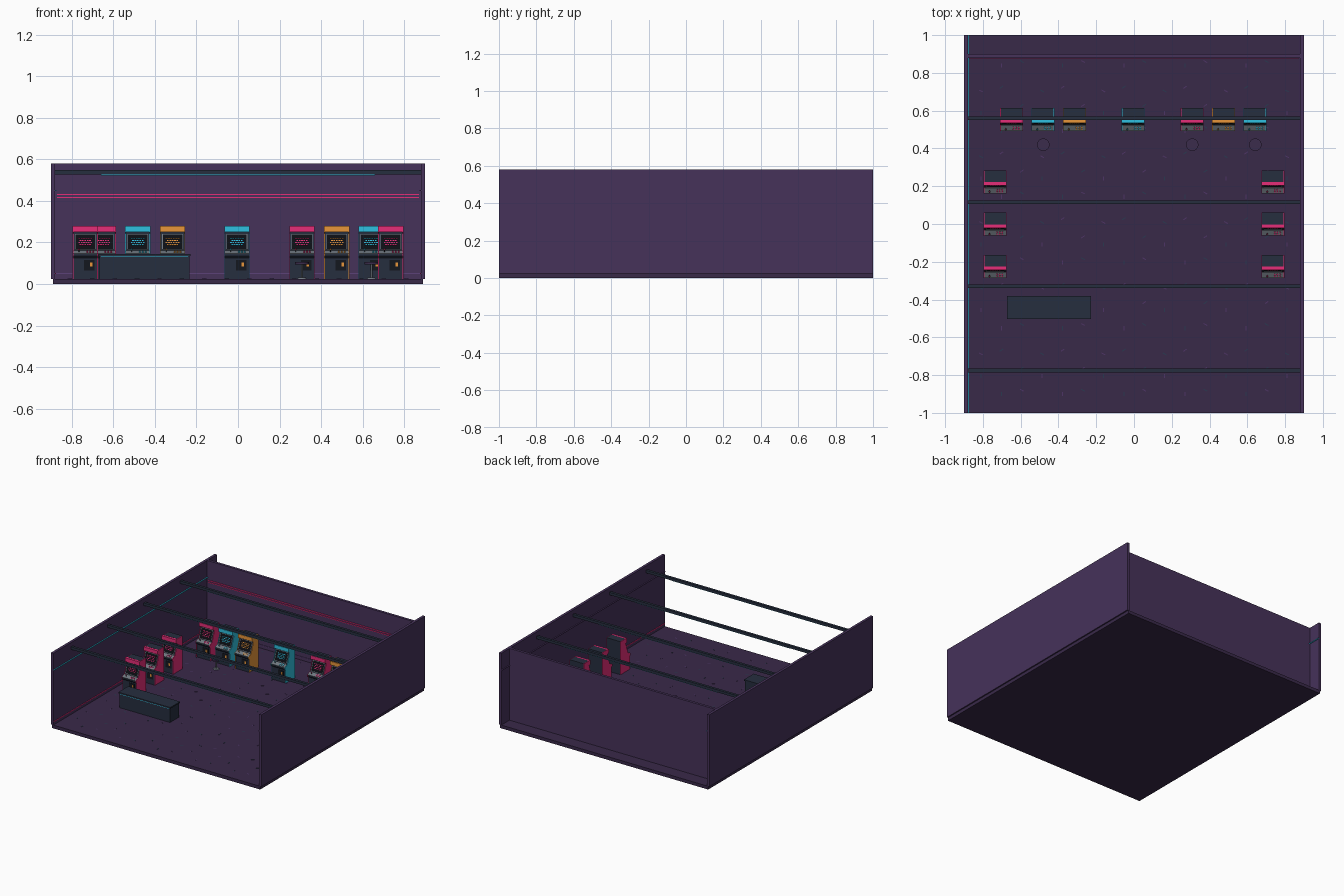
import bpy, bmesh, math
from mathutils import Matrix, Vector

if "Cube" in bpy.data.objects:
    bpy.data.objects.remove(bpy.data.objects["Cube"])


def mat(name, hexcol):
    m = bpy.data.materials.new(name)
    c = [int(hexcol[i:i + 2], 16) / 255 for i in (0, 2, 4)]
    m.diffuse_color = [v / 12.92 if v < 0.04 else ((v + 0.055) / 1.055) ** 2.4 for v in c] + [1]
    m.use_nodes = True
    m.node_tree.nodes["Principled BSDF"].inputs["Base Color"].default_value = m.diffuse_color
    return m


M = {n: mat(n, h) for n, h in dict(
    wall="46325a", floor="392949", slate="262e3e", dark="14171f", fleck_a="4d3566", fleck_b="2a3a50",
    trim="5c4278", pink="e62d78", cyan="2fc0e0", orange="e8963a", metal="6f7880", black="0c0e14",
    seat="3b2c4c").items()}


def finish(name, bm, m):
    bmesh.ops.recalc_face_normals(bm, faces=bm.faces)
    me = bpy.data.meshes.new(name)
    bm.to_mesh(me)
    bm.free()
    me.materials.append(M[m])
    ob = bpy.data.objects.new(name, me)
    bpy.context.collection.objects.link(ob)
    return ob


def add_box(bm, c, s, frame=Matrix()):
    mx = frame @ Matrix.Translation(c) @ Matrix.Diagonal((*s, 1))
    bmesh.ops.create_cube(bm, size=1, matrix=mx)


def add_cyl(bm, c, r1, r2, h, n=16, frame=Matrix()):
    bmesh.ops.create_cone(bm, cap_ends=True, segments=n, radius1=r1, radius2=r2, depth=h,
                          matrix=frame @ Matrix.Translation(c))


def add_prism(bm, pts, x0, x1):
    a = [bm.verts.new((x0, y, z)) for y, z in pts]
    b = [bm.verts.new((x1, y, z)) for y, z in pts]
    n = len(pts)
    bm.faces.new(a)
    bm.faces.new(b[::-1])
    for i in range(n):
        bm.faces.new((a[i], b[i], b[(i + 1) % n], a[(i + 1) % n]))


def boxes(name, m, items, frame=Matrix()):
    bm = bmesh.new()
    for c, s in items:
        add_box(bm, c, s, frame)
    return finish(name, bm, m)


F = 0.025  # floor surface height

# Room shell
boxes("floor", "floor", [((0, 0, F / 2), (1.78, 2, F))])
boxes("side_walls", "wall", [((s * 0.89, 0, 0.3025), (0.02, 2, 0.555)) for s in (-1, 1)])
boxes("back_wall", "wall", [((0, 0.89, 0.3025), (1.76, 0.02, 0.555))])
boxes("ceiling_beams", "slate", [((0, -0.775 + 0.445 * i, 0.538), (1.76, 0.02, 0.02)) for i in range(4)])
boxes("beam_light_tubes", "cyan", [((0, -0.775 + 0.445 * i, 0.525), (1.32, 0.006, 0.006)) for i in range(4)])

# Neon strips and skirting
boxes("back_neon_strips", "pink", [((0, 0.878, z), (1.74, 0.006, 0.005)) for z in (0.416, 0.43)])
boxes("left_neon_strip", "cyan", [((-0.877, 0, 0.45), (0.006, 2, 0.006))])
boxes("right_neon_strip", "trim", [((0.877, 0, 0.45), (0.006, 2, 0.006))])
boxes("side_floor_strips", "pink", [((s * 0.878, -0.06, 0.05), (0.004, 1.87, 0.005)) for s in (-1, 1)])
boxes("back_skirting", "trim", [((0, 0.878, 0.05), (1.75, 0.004, 0.005))])

# Carpet flecks
for k, col in enumerate(("fleck_a", "fleck_b")):
    bm = bmesh.new()
    for i in range(16):
        for j in range(16):
            if (i + 2 * j) % 3 == 0 or (i + j) % 2 != k:
                continue
            x, y = -0.81 + 0.108 * i, -0.92 + 0.116 * j + 0.02 * (i % 3)
            fr = Matrix.Translation((x, y, F)) @ Matrix.Rotation((0.6, 1.57, -0.5)[(i + j) % 3], 4, 'Z')
            if y < 0.87:
                add_box(bm, (0, 0, 0), (0.022, 0.005, 0.002), fr)
    finish("carpet_flecks_" + "ab"[k], bm, col)


# Arcade cabinet: all parts modelled at the origin, then reused
def cabinet_parts(col):
    side = [(0.062, F), (0.062, 0.28), (-0.012, 0.28), (-0.016, 0.248), (0.0, 0.244),
            (-0.03, 0.16), (-0.061, 0.146), (-0.061, 0.135), (-0.052, 0.125), (-0.052, F)]
    core = [(0.062, F), (0.062, 0.28), (0.0, 0.28), (0.003, 0.244), (-0.027, 0.16),
            (-0.058, 0.144), (-0.058, 0.135), (-0.049, 0.125), (-0.049, F)]
    parts = []
    bm = bmesh.new()
    add_prism(bm, core, -0.057, 0.057)
    parts.append(finish("cabinet_body", bm, "slate"))
    bm = bmesh.new()
    for s in (-1, 1):
        add_prism(bm, side, s * 0.057, s * 0.061)
    parts.append(finish("cabinet_side_panels", bm, col))
    parts.append(boxes("cabinet_marquee", col, [((0, -0.009, 0.265), (0.122, 0.018, 0.028))]))
    # Sloped display
    fr = Matrix.Translation((-0.0, -0.012, 0.202)) @ Matrix.Rotation(-math.atan2(0.03, 0.084), 4, 'X')
    parts.append(boxes("display_frame", "metal",
                       [((0, -0.002, s * 0.039), (0.1, 0.005, 0.003)) for s in (-1, 1)] +
                       [((s * 0.0485, -0.002, 0), (0.003, 0.005, 0.08)) for s in (-1, 1)], fr))
    parts.append(boxes("display_glass", "black", [((0, 0, 0), (0.094, 0.004, 0.076))], fr))
    dots = []
    for r in range(4):
        n = (6, 5, 6, 5)[r]
        for i in range(n):
            dots.append((((i - (n - 1) / 2) * 0.0115, -0.003, 0.018 - r * 0.011), (0.008, 0.003, 0.005)))
    parts.append(boxes("display_pixels", col, dots, fr))
    # Control deck
    fr = Matrix.Translation((0, -0.0445, 0.1525)) @ Matrix.Rotation(math.atan2(0.016, 0.031), 4, 'X')
    parts.append(boxes("control_deck", "metal", [((0, 0, 0), (0.114, 0.032, 0.005))], fr))
    bm = bmesh.new()
    for i in range(3):
        for j in range(2):
            add_cyl(bm, (0.01 + i * 0.014, -0.006 + j * 0.011, 0.004), 0.004, 0.004, 0.004, 8, fr)
    bmesh.ops.create_icosphere(bm, subdivisions=1, radius=0.005,
                               matrix=fr @ Matrix.Translation((-0.03, 0, 0.016)))
    parts.append(finish("buttons_and_knob", bm, col))
    bm = bmesh.new()
    add_cyl(bm, (-0.03, 0, 0.008), 0.0015, 0.0015, 0.014, 8, fr)
    parts.append(finish("stick_shaft", bm, "dark"))
    # Lower front
    parts.append(boxes("coin_door", "dark", [((0.02, -0.05, 0.09), (0.05, 0.003, 0.05))]))
    parts.append(boxes("coin_slot", "orange", [((0.028, -0.052, 0.094), (0.012, 0.004, 0.02))]))
    return parts


row = list(zip((-0.648, -0.482, -0.315, -0.005, 0.308, 0.475, 0.64), [0.553] * 7,
               ("pink", "cyan", "orange", "cyan", "pink", "orange", "cyan")))
row += [(s * 0.735, y, "pink") for s in (-1, 1) for y in (0.222, -0.002, -0.225)]
protos = {}
for x, y, col in row:
    if col not in protos:
        protos[col] = cabinet_parts(col)
        group = protos[col]
    else:
        group = []
        for p in protos[col]:
            q = p.copy()
            bpy.context.collection.objects.link(q)
            group.append(q)
    for ob in group:
        ob.location = (x, y, 0)

# Stools
for x in (-0.48, 0.308, 0.642):
    bm = bmesh.new()
    add_cyl(bm, (x, 0.42, 0.1), 0.033, 0.033, 0.012, 24)
    finish("stool_seat", bm, "seat")
    bm = bmesh.new()
    add_cyl(bm, (x, 0.42, 0.062), 0.004, 0.004, 0.07, 12)
    add_cyl(bm, (x, 0.42, F + 0.003), 0.022, 0.018, 0.006, 24)
    finish("stool_post_and_foot", bm, "metal")

# Prize counter
boxes("counter_body", "slate", [((-0.45, -0.442, 0.08), (0.432, 0.108, 0.11))])
boxes("counter_top", "slate", [((-0.45, -0.442, 0.14), (0.444, 0.12, 0.01))])
boxes("counter_edge_light", "cyan", [((-0.45, -0.498, 0.132), (0.42, 0.003, 0.003))])
